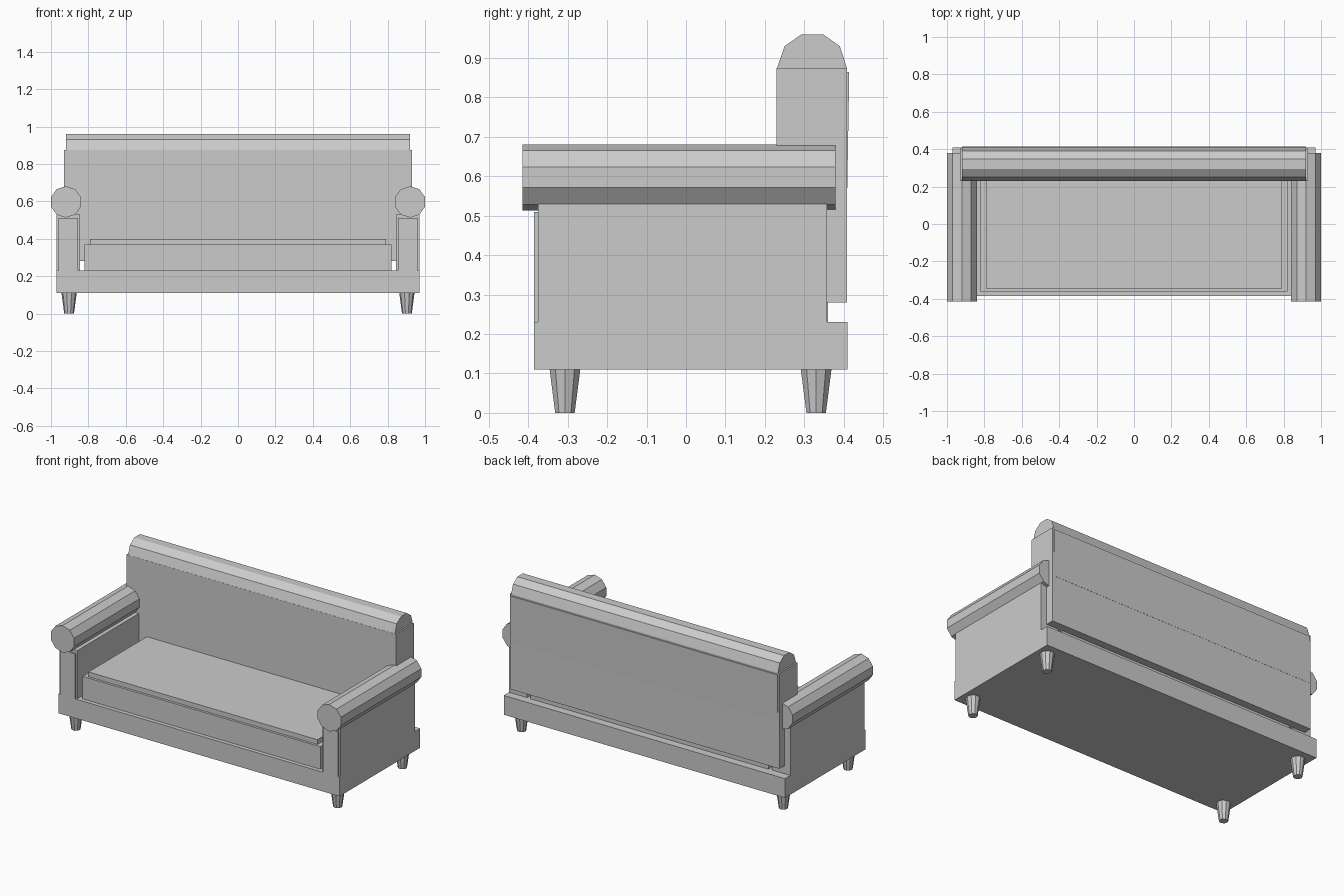
import bpy, math

if "Cube" in bpy.data.objects:
    bpy.data.objects.remove(bpy.data.objects["Cube"])

grey = bpy.data.materials.new("grey upholstery")
grey.diffuse_color = (0.6, 0.6, 0.6, 1)
grey.use_nodes = True
grey.node_tree.nodes["Principled BSDF"].inputs["Base Color"].default_value = grey.diffuse_color


def mesh_object(name, verts, faces):
    me = bpy.data.meshes.new(name)
    me.from_pydata(verts, [], faces)
    me.materials.append(grey)
    ob = bpy.data.objects.new(name, me)
    bpy.context.collection.objects.link(ob)
    return ob


def loft(name, ring_a, ring_b):
    """Solid between two matching rings, ring_a wound outward-facing."""
    n = len(ring_a)
    faces = [tuple(range(n)), tuple(reversed(range(n, 2 * n)))]
    faces += [(i, i + n, (i + 1) % n + n, (i + 1) % n) for i in range(n)]
    return mesh_object(name, ring_a + ring_b, faces)


def box(name, x0, x1, y0, y1, z0, z1):
    ring = [(x0, y0), (x0, y1), (x1, y1), (x1, y0)]
    return loft(name, [(x, y, z0) for x, y in ring], [(x, y, z1) for x, y in ring])


def along_x(name, half, profile):
    """Extrude a (y, z) profile, clockwise seen from +x, across the sofa."""
    return loft(name, [(-half, y, z) for y, z in profile],
                [(half, y, z) for y, z in profile])


# Base and seat
box("base", -0.97, 0.97, -0.385, 0.41, 0.11, 0.23)
box("seat_cushion", -0.82, 0.82, -0.36, 0.36, 0.23, 0.37)
box("seat_top", -0.79, 0.79, -0.345, 0.35, 0.37, 0.40)

# Backrest with faceted rounded top and slightly raised rear panel
box("backrest", -0.93, 0.93, 0.23, 0.408, 0.28, 0.875)
along_x("back_roll", 0.92, [(0.231, 0.875), (0.25, 0.93), (0.293, 0.96),
                            (0.348, 0.96), (0.39, 0.93), (0.408, 0.875)])
along_x("rear_panel", 0.92, [(0.40, 0.57), (0.40, 0.865), (0.414, 0.865), (0.409, 0.57)])

for side, s in (("left", -1), ("right", 1)):
    # Arms with front facing panel and ten-sided roll
    a, b = sorted((s * 0.845, s * 0.97))
    box(side + "_arm", a, b, -0.375, 0.358, 0.23, 0.53)
    a, b = sorted((s * 0.855, s * 0.96))
    box(side + "_arm_front_panel", a, b, -0.385, -0.375, 0.23, 0.51)
    ring = [(s * 0.92 + 0.084 * math.sin(t), 0.597 + 0.084 * math.cos(t))
            for t in (-math.tau * i / 10 for i in range(10))]
    loft(side + "_arm_roll", [(x, -0.415, z) for x, z in ring],
         [(x, 0.379, z) for x, z in ring])

    # Tapered legs
    for end, y in (("front", -0.307), ("back", 0.33)):
        def leg_ring(r, z):
            return [(s * 0.903 + r * math.cos(t), y + r * math.sin(t), z)
                    for t in (-math.tau * i / 10 for i in range(10))]
        loft(f"{end}_{side}_leg", leg_ring(0.026, 0), leg_ring(0.041, 0.111))
